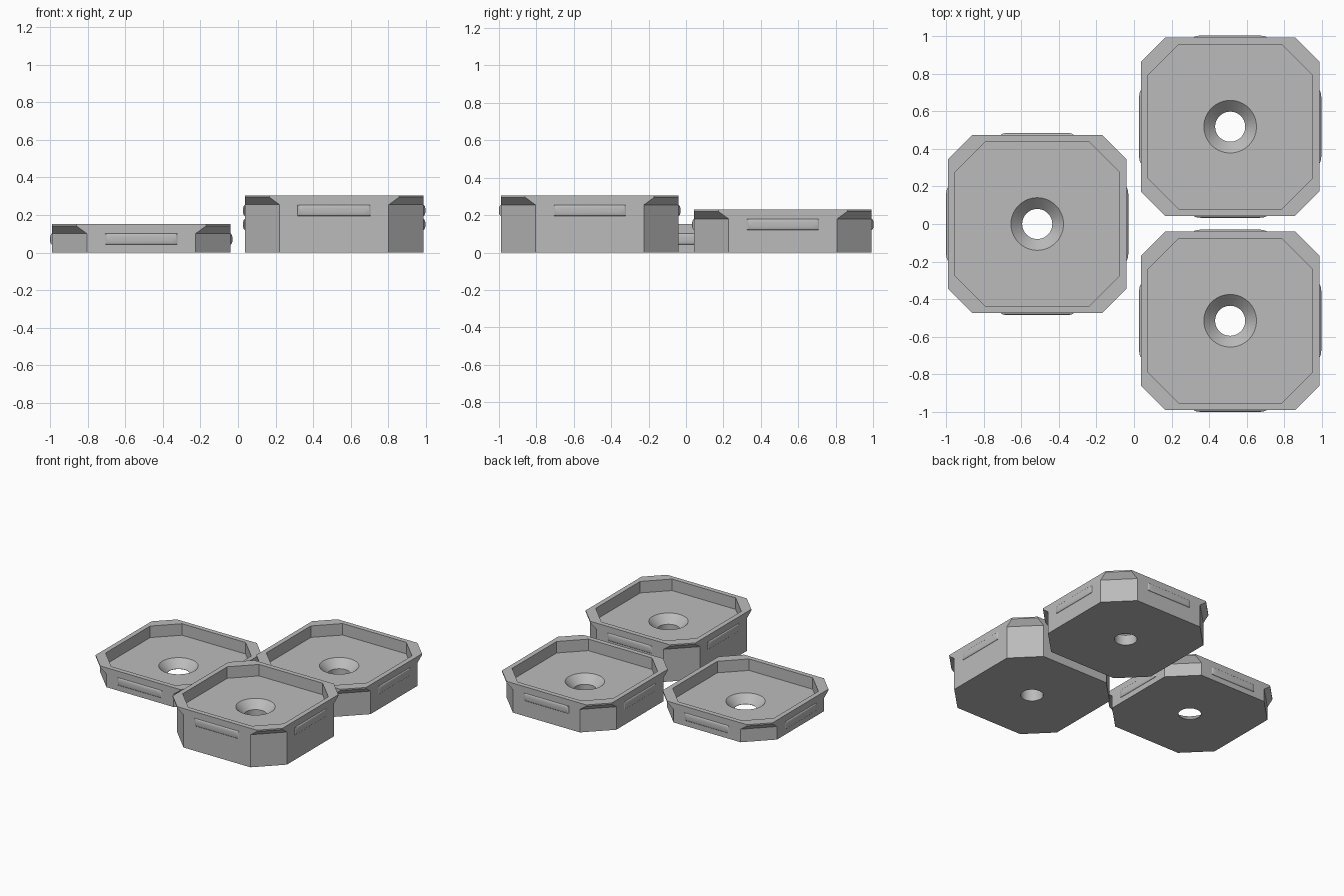
import bpy
import bmesh
import math
from mathutils import Matrix, Vector

cube = bpy.data.objects.get("Cube")
if cube:
    bpy.data.objects.remove(cube, do_unlink=True)

grey = bpy.data.materials.new("plain grey")
grey.use_nodes = True
grey.diffuse_color = (0.5, 0.5, 0.5, 1)
grey.node_tree.nodes["Principled BSDF"].inputs["Base Color"].default_value = (0.5, 0.5, 0.5, 1)

HALF = 0.475        # half width of a tray
SIDES = 64          # segments round the screw hole


def octagon(half, cut, z):
    """Square outline with its four corners cut off."""
    a = half - cut
    quarter = [Vector((half, -a, z)), Vector((half, a, z))]
    return [Matrix.Rotation(math.pi / 2 * k, 3, 'Z') @ p for k in range(4) for p in quarter]


def circle(radius, z):
    turn = 2 * math.pi / SIDES
    return [Vector((radius * math.cos(turn * i), radius * math.sin(turn * i), z))
            for i in range(SIDES)]


def add_ring(bm, points):
    verts = [bm.verts.new(p) for p in points]
    edges = [bm.edges.new((v, verts[i - 1])) for i, v in enumerate(verts)]
    return verts, edges


def join_rings(bm, a, b):
    """Quads between equal rings, a flat triangulated plate between unequal ones."""
    if len(a[0]) == len(b[0]):
        for i in range(len(a[0])):
            bm.faces.new((a[0][i - 1], a[0][i], b[0][i], b[0][i - 1]))
    else:
        bmesh.ops.triangle_fill(bm, edges=a[1] + b[1], use_beauty=True)


def finish(bm, name, place, angle):
    bmesh.ops.recalc_face_normals(bm, faces=bm.faces)
    mesh = bpy.data.meshes.new(name)
    bm.to_mesh(mesh)
    bm.free()
    mesh.materials.append(grey)
    ob = bpy.data.objects.new(name, mesh)
    ob.location = place
    bpy.context.collection.objects.link(ob)
    bpy.ops.object.select_all(action='DESELECT')
    ob.select_set(True)
    bpy.context.view_layer.objects.active = ob
    bpy.ops.object.shade_smooth_by_angle(angle=math.radians(angle))


def make_tray(name, place, top):
    # Closed shell: outside wall, flared corners, rim, pocket, countersunk hole
    bm = bmesh.new()
    floor = top - 0.09
    outlines = [
        octagon(HALF, 0.185, 0),
        octagon(HALF, 0.185, top - 0.05),
        octagon(HALF, 0.13, top - 0.01),
        octagon(HALF, 0.13, top),
        octagon(HALF - 0.038, 0.162, top),
        octagon(HALF - 0.038, 0.162, floor),
        circle(0.14, floor),
        circle(0.08, max(floor - 0.06, 0)),
    ]
    if floor > 0.061:
        outlines.append(circle(0.08, 0))
    rings = [add_ring(bm, points) for points in outlines]
    for i, ring in enumerate(rings):
        join_rings(bm, rings[i - 1], ring)
    finish(bm, name, place, 20)


def make_grips(name, place, top):
    # Low rounded ridge on each of the four sides
    bm = bmesh.new()
    steps = 6
    for k in range(4):
        spin = Matrix.Rotation(math.pi / 2 * k, 3, 'Z')
        previous = None
        for s in range(steps + 1):
            t = math.pi / 2 * s / steps
            shrink = 1 - math.cos(t)
            x = HALF - 0.002 + 0.012 * math.sin(t)
            y, z = 0.195 - 0.045 * shrink, 0.03 - 0.022 * shrink
            ring = add_ring(bm, [spin @ Vector((x, y * a, top - 0.08 + z * b))
                                 for a, b in ((-1, -1), (1, -1), (1, 1), (-1, 1))])
            if previous:
                join_rings(bm, previous, ring)
            else:
                bm.faces.new(ring[0])
            previous = ring
        bm.faces.new(previous[0])
    finish(bm, name, place, 30)


# Three trays of different heights
for label, x, y, top in (("low", -0.515, 0, 0.152),
                         ("middle", 0.512, 0.518, 0.23),
                         ("tall", 0.512, -0.515, 0.305)):
    make_tray(label + "_tray", (x, y, 0), top)
    make_grips(label + "_tray_side_grips", (x, y, 0), top)
